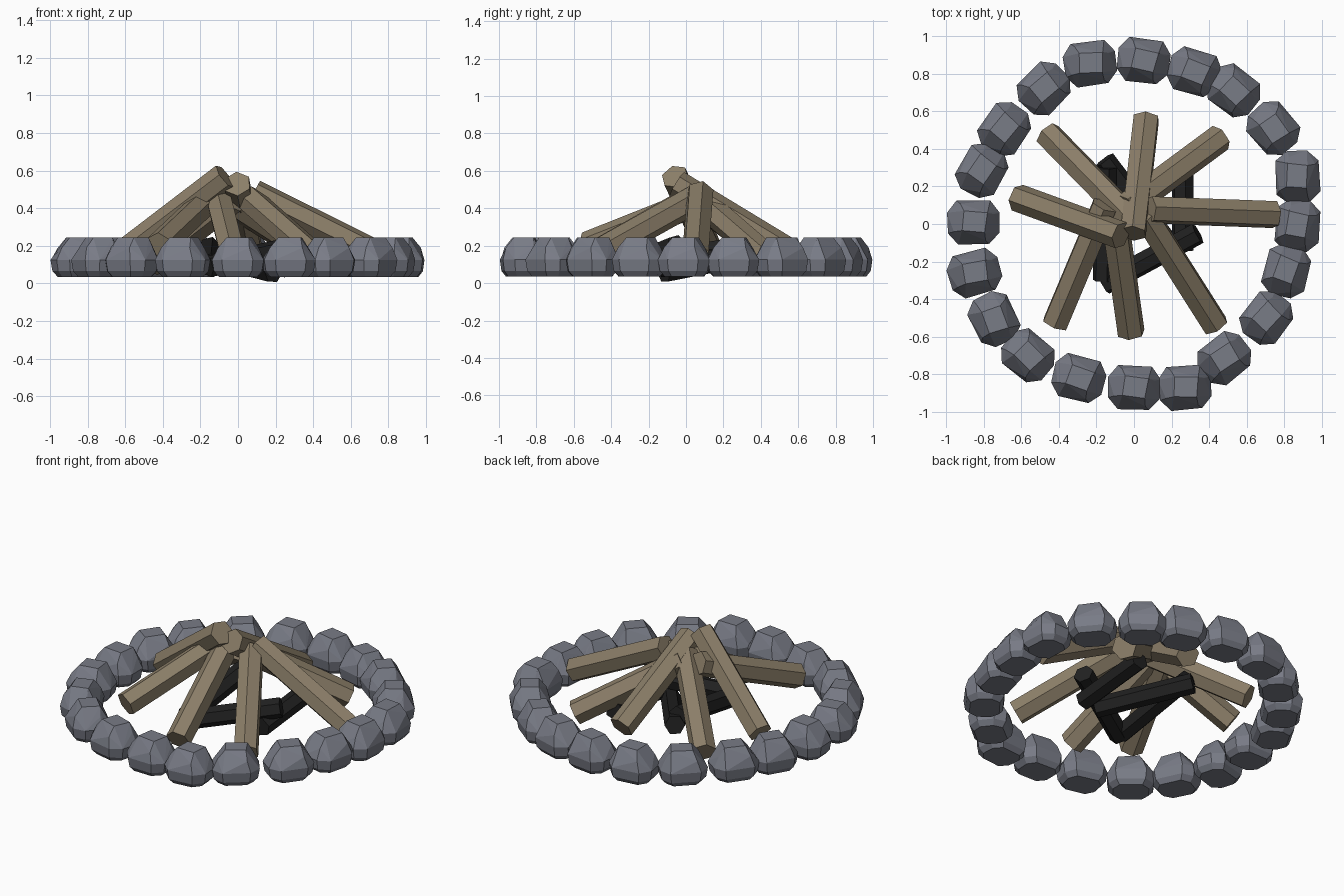
import bpy, bmesh, math, random
from mathutils import Vector, Matrix

if "Cube" in bpy.data.objects:
    bpy.data.objects.remove(bpy.data.objects["Cube"])

random.seed(4)


def material(name, rgb):
    m = bpy.data.materials.new(name)
    m.diffuse_color = (*rgb, 1)
    m.use_nodes = True
    m.node_tree.nodes["Principled BSDF"].inputs["Base Color"].default_value = m.diffuse_color
    return m


STONE = material("stone_grey", (0.19, 0.20, 0.24))
WOOD = material("wood_brown", (0.26, 0.21, 0.14))
CHAR = material("charred_black", (0.015, 0.015, 0.015))


def finish(bm, name, mat):
    bmesh.ops.recalc_face_normals(bm, faces=bm.faces)
    me = bpy.data.meshes.new(name)
    bm.to_mesh(me)
    bm.free()
    me.materials.append(mat)
    ob = bpy.data.objects.new(name, me)
    bpy.context.collection.objects.link(ob)
    return ob


def log(name, a, b, r, mat):
    """Six-sided log between two end centres."""
    a, b = Vector(a), Vector(b)
    d = b - a
    rot = d.to_track_quat('Z', 'Y').to_matrix().to_4x4()
    spin = Matrix.Rotation(random.uniform(0, 1), 4, 'Z')
    bm = bmesh.new()
    bmesh.ops.create_cone(bm, cap_ends=True, segments=6, radius1=r, radius2=r,
                          depth=d.length,
                          matrix=Matrix.Translation((a + b) / 2) @ rot @ spin)
    return finish(bm, name, mat)


def stone(name, x, y, deg):
    """Faceted boulder: hull of rounded-rectangle layers, wide belt, narrow top."""
    bm = bmesh.new()
    outline = [(0.14, 0.05), (0.09, 0.115), (-0.09, 0.115), (-0.14, 0.05),
               (-0.135, -0.06), (-0.08, -0.12), (0.085, -0.115), (0.14, -0.055)]
    layers = [(0.035, 0.74, 0), (0.065, 0.93, 0), (0.125, 1.0, 0)]
    for z, s, _ in layers:
        for px, py in outline:
            bm.verts.new((px * s, py * s, z))
    for px, py in outline[::2]:
        bm.verts.new((px * 0.77, py * 0.85, 0.19))
    for px, py in [(0.075, 0.05), (-0.05, 0.06), (-0.06, -0.045), (0.06, -0.055)]:
        bm.verts.new((px, py, 0.243))
    res = bmesh.ops.convex_hull(bm, input=bm.verts)
    junk = [v for v in bm.verts if not v.link_faces]
    bmesh.ops.delete(bm, geom=junk, context='VERTS')
    bmesh.ops.dissolve_limit(bm, angle_limit=0.05, verts=bm.verts, edges=bm.edges)
    bmesh.ops.transform(bm, verts=bm.verts, matrix=Matrix.Translation((x, y, 0))
                        @ Matrix.Rotation(math.radians(deg), 4, 'Z'))
    return finish(bm, name, STONE)


# Ring of stones: x, y, turn
stones = [(0.05, 0.87, -8), (0.32, 0.81, -17), (0.53, 0.71, -38), (0.74, 0.51, -50),
          (0.87, 0.25, 92), (0.87, -0.01, 85), (0.81, -0.25, 75), (0.705, -0.50, 52),
          (0.48, -0.715, 38), (0.27, -0.87, 4), (0.0, -0.87, -3), (-0.295, -0.82, -15),
          (-0.565, -0.70, -40), (-0.745, -0.505, -65), (-0.85, -0.26, 15),
          (-0.855, 0.01, 0), (-0.81, 0.285, 60), (-0.69, 0.505, 55),
          (-0.48, 0.72, 45), (-0.235, 0.855, 7)]
for i, s in enumerate(stones):
    stone(f"ring_stone_{i + 1}", *s)

# Leaning logs: outer foot, inner top
logs = [((0.75, 0.05, 0.15), (0.085, 0.075, 0.48)),
        ((0.065, 0.56, 0.16), (-0.005, -0.05, 0.53)),
        ((-0.62, 0.14, 0.15), (-0.07, -0.06, 0.57)),
        ((-0.46, 0.48, 0.11), (-0.02, 0.03, 0.45)),
        ((-0.42, -0.53, 0.20), (-0.155, 0.10, 0.45)),
        ((0.46, 0.46, 0.11), (-0.04, 0.09, 0.43)),
        ((0.435, -0.54, 0.12), (0.06, 0.05, 0.45)),
        ((-0.015, -0.58, 0.10), (-0.10, 0.02, 0.44))]
for i, (a, b) in enumerate(logs):
    log(f"leaning_log_{i + 1}", a, b, 0.075, WOOD)

# Charred logs at the heart of the fire
chars = [((-0.16, -0.32, 0.09), (0.34, -0.05, 0.20)),
         ((0.26, -0.14, 0.09), (0.26, 0.36, 0.14)),
         ((0.19, -0.12, 0.06), (-0.16, 0.34, 0.15)),
         ((-0.16, -0.30, 0.10), (-0.15, 0.30, 0.19))]
for i, (a, b) in enumerate(chars):
    log(f"charred_log_{i + 1}", a, b, 0.06, CHAR)
